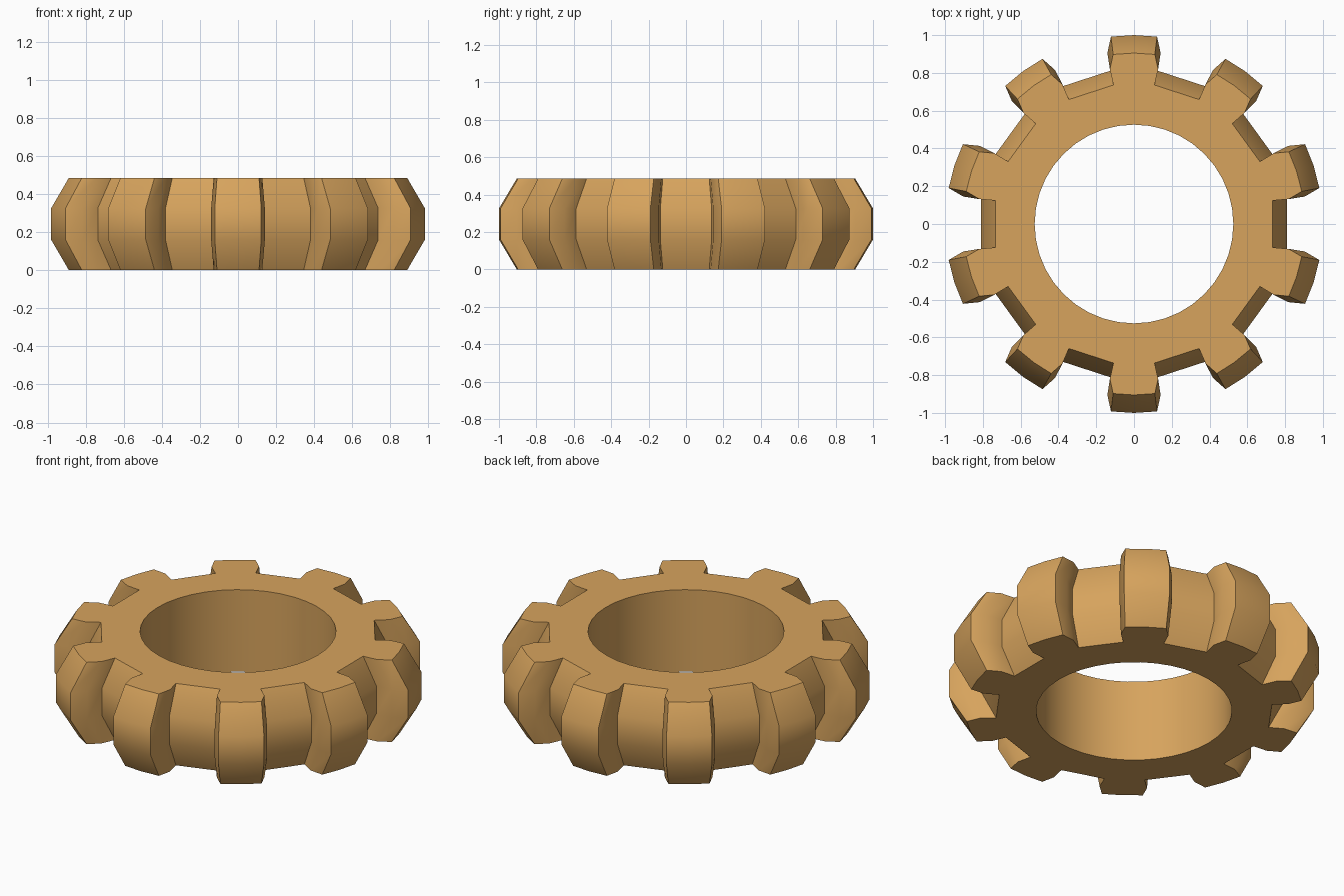
import bpy, bmesh
from math import sin, cos, radians
from mathutils import Matrix, Vector

cube = bpy.data.objects.get("Cube")
if cube:
    bpy.data.objects.remove(cube, do_unlink=True)

TEETH = 10
HOLE_RADIUS = 0.526
HOLE_SIDES = 40
HEIGHT = 0.485
# (height, outline scale): chamfered above and below the middle band
LEVELS = [(0, 0.905), (0.16, 1), (0.325, 1), (HEIGHT, 0.905)]

# One tooth, pointing along +y: root, waist, tip corner, then mirrored
half = [(0.12, 0.813), (0.141, 0.905), (0.122, 0.992)]
tooth = half + [(0, 1)] + [(-x, y) for x, y in reversed(half)]

# Gear outline: the tooth repeated around the centre
outline = []
for i in range(TEETH):
    turn = Matrix.Rotation(radians(360 / TEETH * i), 2)
    outline += [turn @ Vector(p) for p in tooth]

hole = [Vector((cos(a), sin(a))) * HOLE_RADIUS
        for a in (radians(360 / HOLE_SIDES * i) for i in range(HOLE_SIDES))]

bm = bmesh.new()


def add_ring(points, z, scale=1):
    return [bm.verts.new((p.x * scale, p.y * scale, z)) for p in points]


def bridge(lower, upper):
    n = len(lower)
    for i in range(n):
        j = (i + 1) % n
        bm.faces.new((lower[i], lower[j], upper[j], upper[i]))


# Toothed outer wall and round bore
outer = [add_ring(outline, z, s) for z, s in LEVELS]
for lower, upper in zip(outer, outer[1:]):
    bridge(lower, upper)
bore = [add_ring(hole, z) for z in (0, HEIGHT)]
bridge(bore[1], bore[0])

# Flat faces between the teeth and the bore
for rings in ((outer[0], bore[0]), (outer[-1], bore[1])):
    edges = [bm.edges.get((r[i - 1], r[i])) for r in rings for i in range(len(r))]
    bmesh.ops.triangle_fill(bm, edges=edges, use_beauty=True)
bmesh.ops.recalc_face_normals(bm, faces=bm.faces)

mesh = bpy.data.meshes.new("gear_ring")
bm.to_mesh(mesh)
bm.free()
gear = bpy.data.objects.new("gear_ring", mesh)
bpy.context.collection.objects.link(gear)

# Tan material
tan = bpy.data.materials.new("tan")
tan.use_nodes = True
color = (0.68, 0.37, 0.11, 1)
tan.diffuse_color = color
tan.node_tree.nodes["Principled BSDF"].inputs["Base Color"].default_value = color
mesh.materials.append(tan)

# Smooth walls, sharp tooth corners
bpy.ops.object.select_all(action='DESELECT')
gear.select_set(True)
bpy.context.view_layer.objects.active = gear
bpy.ops.object.shade_smooth_by_angle(angle=radians(36))
